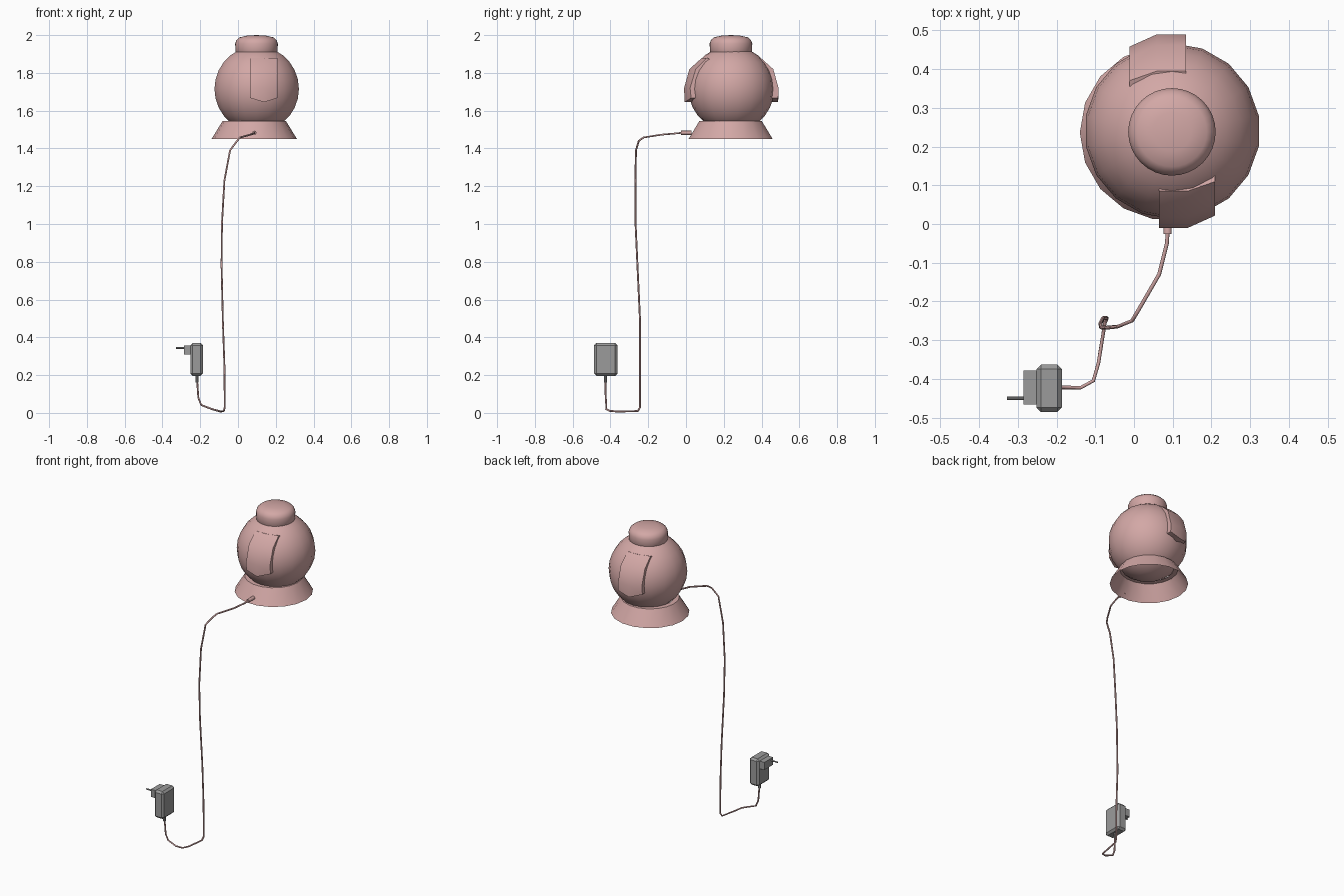
import bpy, bmesh, math
from mathutils import Vector, Matrix

cube = bpy.data.objects.get("Cube")
if cube:
    bpy.data.objects.remove(cube, do_unlink=True)


def material(name, rgb):
    m = bpy.data.materials.new(name)
    m.use_nodes = True
    m.diffuse_color = (*rgb, 1)
    m.node_tree.nodes["Principled BSDF"].inputs["Base Color"].default_value = (*rgb, 1)
    return m


PINK = material("dusty pink", (0.65, 0.39, 0.38))
GREY = material("mid grey", (0.33, 0.33, 0.33))
CX, CY, CZ, R = 0.099, 0.24, 1.715, 0.227


def finish(name, bm, mat, smooth=None):
    bmesh.ops.recalc_face_normals(bm, faces=bm.faces)
    me = bpy.data.meshes.new(name)
    bm.to_mesh(me)
    bm.free()
    me.materials.append(mat)
    ob = bpy.data.objects.new(name, me)
    bpy.context.collection.objects.link(ob)
    if smooth:
        bpy.ops.object.select_all(action="DESELECT")
        ob.select_set(True)
        bpy.context.view_layer.objects.active = ob
        bpy.ops.object.shade_smooth_by_angle(angle=math.radians(smooth))
    return ob


def lathe(name, profile, centre, segments, mat, smooth):
    """Spin (radius, z) points around the vertical axis."""
    bm = bmesh.new()
    verts = [bm.verts.new((centre[0] + r, centre[1], z)) for r, z in profile]
    edges = [bm.edges.new(p) for p in zip(verts, verts[1:])]
    bmesh.ops.spin(bm, geom=verts + edges, cent=(*centre, 0), axis=(0, 0, 1),
                   angle=math.tau, steps=segments, use_duplicate=False)
    bmesh.ops.remove_doubles(bm, verts=bm.verts, dist=0.0003)
    return finish(name, bm, mat, smooth)


def box(name, lo, hi, mat, bevel=0):
    lo, hi = Vector(lo), Vector(hi)
    bm = bmesh.new()
    bmesh.ops.create_cube(bm, size=1, matrix=Matrix.Translation((lo + hi) / 2)
                          @ Matrix.Diagonal((*(hi - lo), 1)))
    if bevel:
        bmesh.ops.bevel(bm, geom=bm.edges[:], offset=bevel, segments=1, affect="EDGES")
    return finish(name, bm, mat)


def rod(name, a, b, radius, mat, segments=10):
    a, b = Vector(a), Vector(b)
    bm = bmesh.new()
    turn = (b - a).to_track_quat("Z", "Y").to_matrix().to_4x4()
    bmesh.ops.create_cone(bm, cap_ends=True, segments=segments, radius1=radius, radius2=radius,
                          depth=(b - a).length, matrix=Matrix.Translation((a + b) / 2) @ turn)
    return finish(name, bm, mat, 40)


# Globe body
bm = bmesh.new()
bmesh.ops.create_uvsphere(bm, u_segments=18, v_segments=14, radius=R,
                          matrix=Matrix.Translation((CX, CY, CZ)))
finish("globe_body", bm, PINK, 40)

# Domed cap and open flared base
lathe("top_cap", [(0.1, 1.89), (0.111, 1.91), (0.113, 1.955), (0.106, 1.974),
                  (0.09, 1.988), (0.05, 1.997), (0, 2)], (CX - 0.001, CY - 0.002), 32, PINK, 45)
lathe("flared_base", [(0.226, 1.45), (0.168, 1.545), (0.14, 1.546)],
      (CX - 0.013, CY - 0.004), 18, PINK, 30)


# Raised scoops, one in front and one turned to the back
def scoop(name, turn):
    bm = bmesh.new()
    rows = []
    for z, depth, drop in [(1.88, 0.155, 0), (1.82, 0.222, 0),
                           (1.72, 0.25, 0), (1.645, 0.248, 0.022)]:
        row = []
        for x in (-0.035, 0.04, 0.11):
            zz = z + (0 if x == 0.04 else drop)
            d = depth
            if x == 0.11:
                under = math.sqrt(max(R * R - (zz - CZ) ** 2 - x * x, 0))
                d = min(depth * 0.88, under + 0.02)
            row.append(bm.verts.new((x, -d, zz - CZ)))
        rows.append(row)
    faces = [bm.faces.new((a[i], a[i + 1], b[i + 1], b[i]))
             for a, b in zip(rows, rows[1:]) for i in range(2)]
    # Back of the solid is buried inside the globe
    geo = bmesh.ops.extrude_face_region(bm, geom=faces, use_keep_orig=True)["geom"]
    for v in geo:
        if isinstance(v, bmesh.types.BMVert):
            v.co.y = -0.09
            v.co.z *= 0.9
    bm.transform(Matrix.Translation((CX, CY, CZ)) @ Matrix.Rotation(turn, 4, "Z"))
    finish(name, bm, PINK, 40)


scoop("front_scoop", 0)
scoop("back_scoop", math.pi)

# Cable socket and hanging cable
rod("cable_socket", (0.087, 0.03, 1.483), (0.087, -0.026, 1.483), 0.011, PINK)
path = [(0.087, -0.02, 1.483), (0.085, -0.05, 1.48), (0.065, -0.13, 1.473),
        (0.01, -0.225, 1.458), (-0.005, -0.25, 1.44), (-0.042, -0.265, 1.39),
        (-0.072, -0.268, 1.23), (-0.085, -0.267, 1.0), (-0.087, -0.257, 0.78),
        (-0.08, -0.243, 0.48), (-0.072, -0.243, 0.25), (-0.07, -0.243, 0.03),
        (-0.075, -0.255, 0.01), (-0.092, -0.36, 0.007), (-0.105, -0.405, 0.011),
        (-0.138, -0.423, 0.02), (-0.195, -0.422, 0.042), (-0.21, -0.425, 0.08),
        (-0.217, -0.427, 0.18)]
curve = bpy.data.curves.new("cable", "CURVE")
curve.dimensions = "3D"
curve.bevel_depth = 0.005
curve.bevel_resolution = 1
spline = curve.splines.new("POLY")
spline.points.add(len(path) - 1)
for point, co in zip(spline.points, path):
    point.co = (*co, 1)
curve.materials.append(PINK)
bpy.context.collection.objects.link(bpy.data.objects.new("cable", curve))

# Mains adapter
box("adapter_case", (-0.252, -0.486, 0.196), (-0.186, -0.363, 0.37), GREY, 0.012)
box("adapter_plug_block", (-0.285, -0.466, 0.31), (-0.245, -0.378, 0.358), GREY)
rod("plug_pin", (-0.28, -0.45, 0.343), (-0.328, -0.45, 0.343), 0.0045, GREY, 8)
rod("strain_relief", (-0.217, -0.427, 0.16), (-0.217, -0.427, 0.2), 0.008, GREY, 8)
